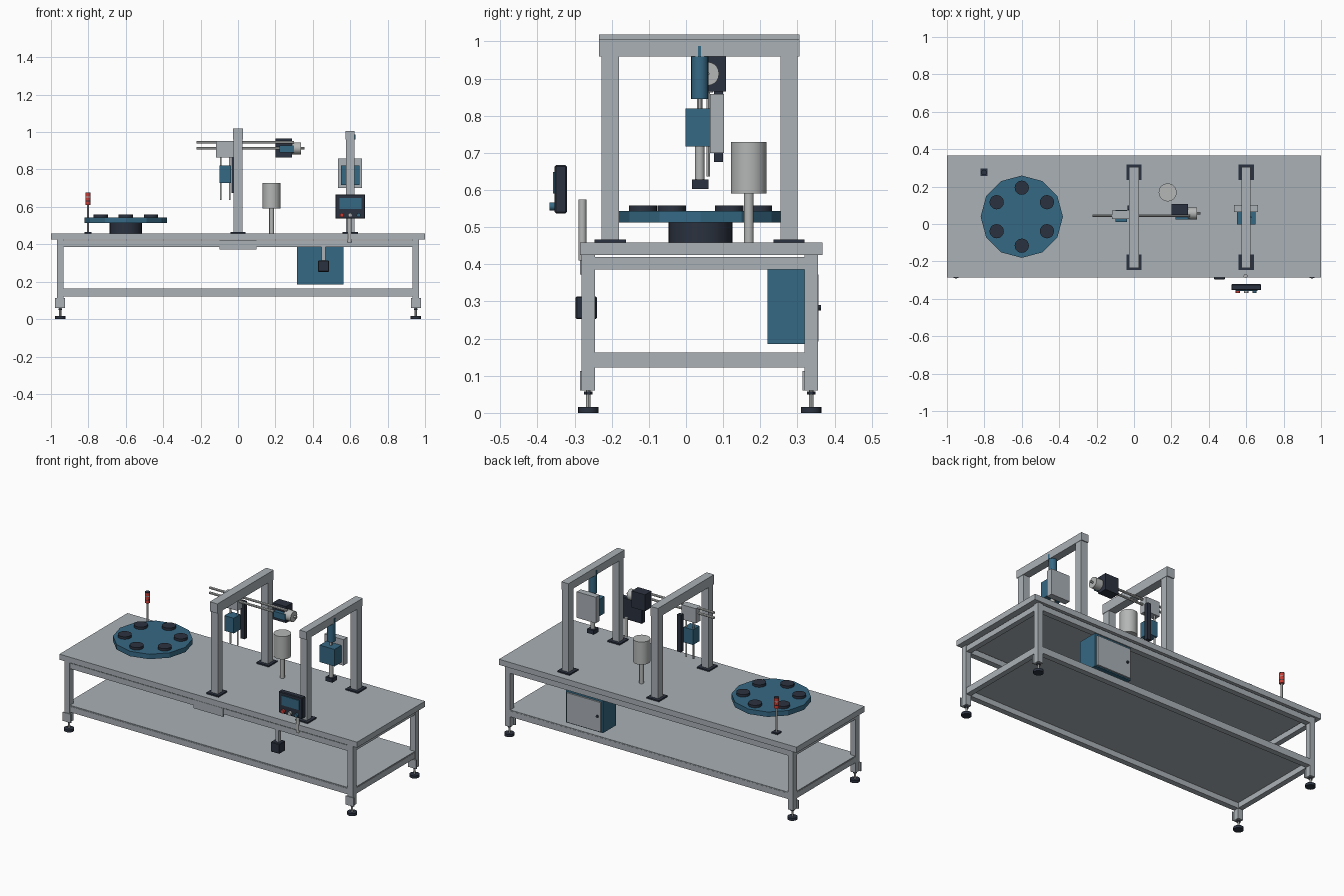
import bpy, math
from mathutils import Vector


def material(name, rgb):
    m = bpy.data.materials.new(name)
    m.diffuse_color = (*rgb, 1)
    return m


GREY = material("light grey metal", (0.40, 0.44, 0.47))
STEEL = material("pale steel", (0.46, 0.47, 0.47))
BLUE = material("machine blue", (0.036, 0.140, 0.230))
DARK = material("dark charcoal", (0.024, 0.032, 0.050))
RED = material("signal red", (0.60, 0.045, 0.035))


def box(name, x, y, z, mat, bevel=0):
    """Box from (min, max) ranges along each axis."""
    lo, hi = Vector((x[0], y[0], z[0])), Vector((x[1], y[1], z[1]))
    bpy.ops.mesh.primitive_cube_add(size=1, location=(lo + hi) / 2)
    o = bpy.context.object
    o.name = name
    o.scale = hi - lo
    bpy.ops.object.transform_apply(location=False, rotation=False, scale=True)
    o.data.materials.append(mat)
    if bevel:
        b = o.modifiers.new("bevel", 'BEVEL')
        b.width = bevel
        b.segments = 1
    return o


def cyl(name, start, end, r, mat, sides=20, smooth=True):
    """Cylinder running between two points."""
    a, b = Vector(start), Vector(end)
    d = b - a
    bpy.ops.mesh.primitive_cylinder_add(
        vertices=sides, radius=r, depth=d.length, location=(a + b) / 2,
        rotation=d.to_track_quat('Z', 'Y').to_euler())
    o = bpy.context.object
    o.name = name
    o.data.materials.append(mat)
    if smooth:
        bpy.ops.object.shade_smooth_by_angle()
    return o


def rod(name, x, y, z, r, mat, sides=20, smooth=True):
    return cyl(name, (x, y, z[0]), (x, y, z[1]), r, mat, sides, smooth)


# Table top and lower shelf
box("table_top", (-1, 1), (-0.286, 0.367), (0.425, 0.459), GREY)
box("lower_shelf", (-0.965, 0.965), (-0.278, 0.353), (0.155, 0.163), GREY)

# Legs with foot brackets and levelling feet
for x in (-0.951, 0.951):
    for y in (-0.263, 0.337):
        box("leg", (x - 0.017, x + 0.017), (y - 0.018, y + 0.018), (0.06, 0.425), GREY)
        box("foot_bracket", (x - 0.027, x + 0.027), (y - 0.023, y - 0.017), (0.06, 0.113), GREY)
        rod("foot_stem", x, y, (0.015, 0.06), 0.006, STEEL, 12)
        rod("foot_nut", x, y, (0.05, 0.058), 0.011, DARK, 6, False)
        rod("foot_pad", x, y, (0, 0.016), 0.028, DARK, 16)

# Frame rails at two heights
for label, z in (("upper", (0.386, 0.42)), ("lower", (0.122, 0.157))):
    for y in (-0.263, 0.337):
        box(label + "_long_rail", (-0.935, 0.935), (y - 0.017, y + 0.017), z, GREY)
    for x in (-0.951, 0.951):
        box(label + "_end_rail", (x - 0.016, x + 0.016), (-0.246, 0.32), z, GREY)
box("front_plate", (-0.10, 0.10), (-0.286, -0.279), (0.372, 0.424), GREY)

# Electrical cabinet under the table
box("cabinet", (0.315, 0.563), (0.22, 0.347), (0.185, 0.388), BLUE)
box("cabinet_door", (0.325, 0.553), (0.347, 0.357), (0.192, 0.372), GREY)
cyl("door_knob", (0.345, 0.356, 0.283), (0.345, 0.363, 0.283), 0.008, DARK, 12)

# Foot switch hanging at the front
box("switch_box", (0.428, 0.486), (-0.297, -0.24), (0.253, 0.313), DARK, 0.003)
box("switch_hanger", (0.447, 0.468), (-0.278, -0.257), (0.31, 0.39), GREY)

# Rotary indexing table with six nests
TX, TY = -0.6, 0.039
rod("turntable_base", TX, TY, (0.459, 0.514), 0.086, DARK, 24)
rod("turntable", TX, TY, (0.513, 0.543), 0.22, BLUE, 12, False)
for i in range(6):
    a = math.radians(90 + 60 * i)
    rod("nest", TX + 0.155 * math.cos(a), TY + 0.155 * math.sin(a),
        (0.543, 0.558), 0.038, DARK, 20)

# Signal tower
SX, SY = -0.802, 0.276
box("tower_base", (SX - 0.02, SX + 0.02), (SY - 0.02, SY + 0.02), (0.459, 0.467), DARK)
rod("tower_pole", SX, SY, (0.459, 0.612), 0.006, STEEL, 12)
for i in range(3):
    z = 0.611 + 0.022 * i
    rod("tower_lamp", SX, SY, (z, z + 0.018), 0.014, RED, 16)
    rod("tower_ring", SX, SY, (z + 0.018, z + 0.022), 0.0145, STEEL if i == 1 else DARK, 16)

# Dispensing tank on a post
rod("tank_post", 0.18, 0.169, (0.459, 0.595), 0.013, STEEL)
rod("tank", 0.18, 0.169, (0.591, 0.729), 0.048, STEEL, 32)

# Two portal gantries
for cx, top, half in ((0.0, 1.018, 0.0235), (0.6, 1.007, 0.022)):
    for y in (-0.204, 0.277):
        box("gantry_post", (cx - half, cx + half), (y - 0.023, y + 0.023), (0.459, 0.965), GREY)
        box("gantry_foot", (cx - 0.041, cx + 0.041), (y - 0.042, y + 0.042), (0.459, 0.467), DARK)
    box("gantry_beam", (cx - half - 0.002, cx + half + 0.002), (-0.234, 0.306), (0.96, top), GREY)

# Horizontal linear axis through the first gantry
for z in (0.945, 0.914):
    cyl("guide_rod", (-0.222, 0.045, z), (0.30, 0.045, z), 0.007, STEEL, 12)
box("motor_block", (0.2, 0.29), (0.047, 0.108), (0.865, 0.965), DARK)
box("motor_mount", (0.222, 0.3), (0.025, 0.06), (0.89, 0.928), BLUE)
cyl("motor", (0.288, 0.057, 0.913), (0.336, 0.057, 0.913), 0.032, STEEL)
cyl("motor_shaft", (0.33, 0.057, 0.913), (0.355, 0.057, 0.913), 0.006, STEEL, 12)
box("carriage", (-0.118, -0.022), (0.028, 0.073), (0.863, 0.952), GREY)
box("gripper_body", (-0.1, -0.037), (0.012, 0.076), (0.728, 0.82), BLUE)
for x in (-0.092, -0.044):
    rod("gripper_rod", x, 0.06, (0.637, 0.865), 0.005, STEEL, 12)
box("cable_chain", (-0.036, -0.01), (0.076, 0.1), (0.675, 0.9), DARK)

# Vertical press head on the second gantry
box("head_plate", (0.535, 0.663), (0.064, 0.102), (0.70, 0.858), GREY)
box("head_body", (0.55, 0.65), (-0.002, 0.064), (0.717, 0.82), BLUE)
rod("head_cylinder", 0.6, 0.037, (0.845, 0.962), 0.023, BLUE)
box("cylinder_lug", (0.574, 0.627), (0.032, 0.041), (0.96, 0.988), BLUE)
rod("head_rod", 0.6, 0.037, (0.815, 0.85), 0.008, STEEL, 12)
rod("head_spindle", 0.6, 0.037, (0.625, 0.72), 0.013, STEEL)
box("head_tip", (0.578, 0.622), (0.016, 0.06), (0.603, 0.628), DARK)

# Operator panel with screen and buttons
rod("panel_pole", 0.597, -0.279, (0.41, 0.574), 0.011, STEEL, 16)
box("panel_case", (0.52, 0.68), (-0.354, -0.321), (0.537, 0.667), DARK, 0.004)
box("panel_screen", (0.542, 0.66), (-0.358, -0.353), (0.59, 0.648), BLUE)
for x, mat in ((0.555, RED), (0.6, STEEL), (0.645, BLUE)):
    cyl("panel_button", (x, -0.353, 0.556), (x, -0.368, 0.556), 0.011, mat, 16)
